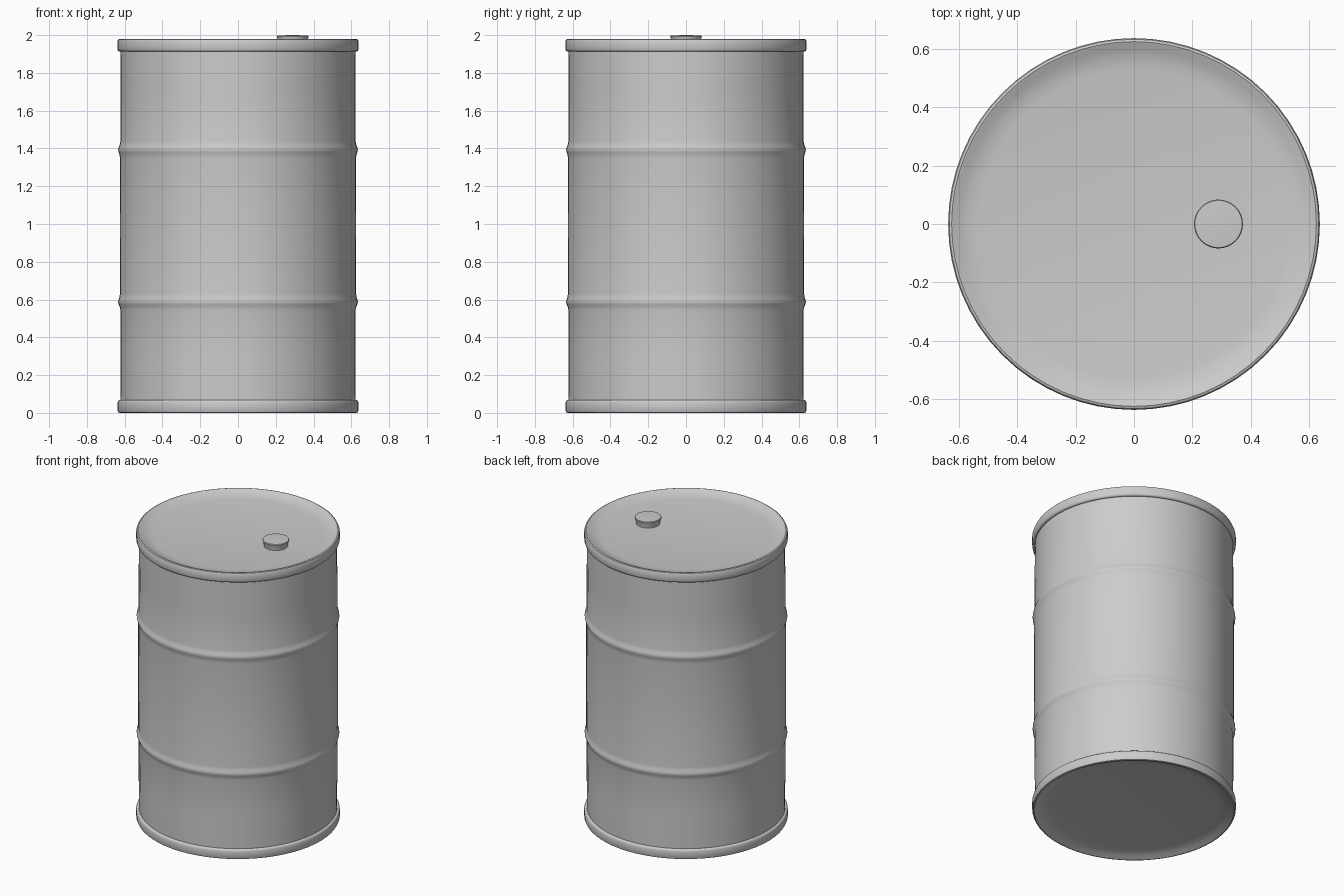
import bpy, bmesh, math

if "Cube" in bpy.data.objects:
    bpy.data.objects.remove(bpy.data.objects["Cube"])


def lathe(name, profile, center=(0, 0, 0), segments=64, angle=40):
    """Revolve an (r, z) profile about z; end points with r = 0 become poles."""
    bm = bmesh.new()
    verts = [bm.verts.new((r, 0, z)) for r, z in profile]
    edges = [bm.edges.new(pair) for pair in zip(verts, verts[1:])]
    bmesh.ops.spin(bm, geom=verts + edges, cent=(0, 0, 0), axis=(0, 0, 1),
                   angle=math.tau, steps=segments, use_duplicate=False)
    bmesh.ops.remove_doubles(bm, verts=bm.verts, dist=1e-4)
    bmesh.ops.recalc_face_normals(bm, faces=bm.faces)
    mesh = bpy.data.meshes.new(name)
    bm.to_mesh(mesh)
    bm.free()
    ob = bpy.data.objects.new(name, mesh)
    ob.location = center
    bpy.context.collection.objects.link(ob)
    bpy.ops.object.select_all(action='DESELECT')
    ob.select_set(True)
    bpy.context.view_layer.objects.active = ob
    bpy.ops.object.shade_smooth_by_angle(angle=math.radians(angle))
    return ob


MID = 0.99  # the drum is symmetric about this height

# Lower half: dished end, rolled rim, wall, rolling hoop
lower = [(0, 0.028), (0.53, 0.028), (0.57, 0.022), (0.60, 0.012), (0.618, 0.003),
         (0.626, 0.0), (0.634, 0.003), (0.638, 0.012), (0.638, 0.054),
         (0.635, 0.063), (0.629, 0.068), (0.621, 0.068),
         (0.622, 0.30), (0.623, 0.545), (0.626, 0.56), (0.632, 0.575),
         (0.635, 0.587), (0.632, 0.60), (0.627, 0.615), (0.625, 0.632)]
upper = [(r, 2 * MID - z) for r, z in reversed(lower)]
lathe("drum_body", lower + [(0.626, MID)] + upper)

# Bung cap: narrow neck flaring to a softly domed top
lathe("bung_cap", [(0, 1.945), (0.075, 1.945), (0.077, 1.972), (0.083, 1.987),
                   (0.084, 1.993), (0.081, 1.997), (0.05, 1.999), (0, 2.0)],
      center=(0.29, 0, 0), segments=32)
